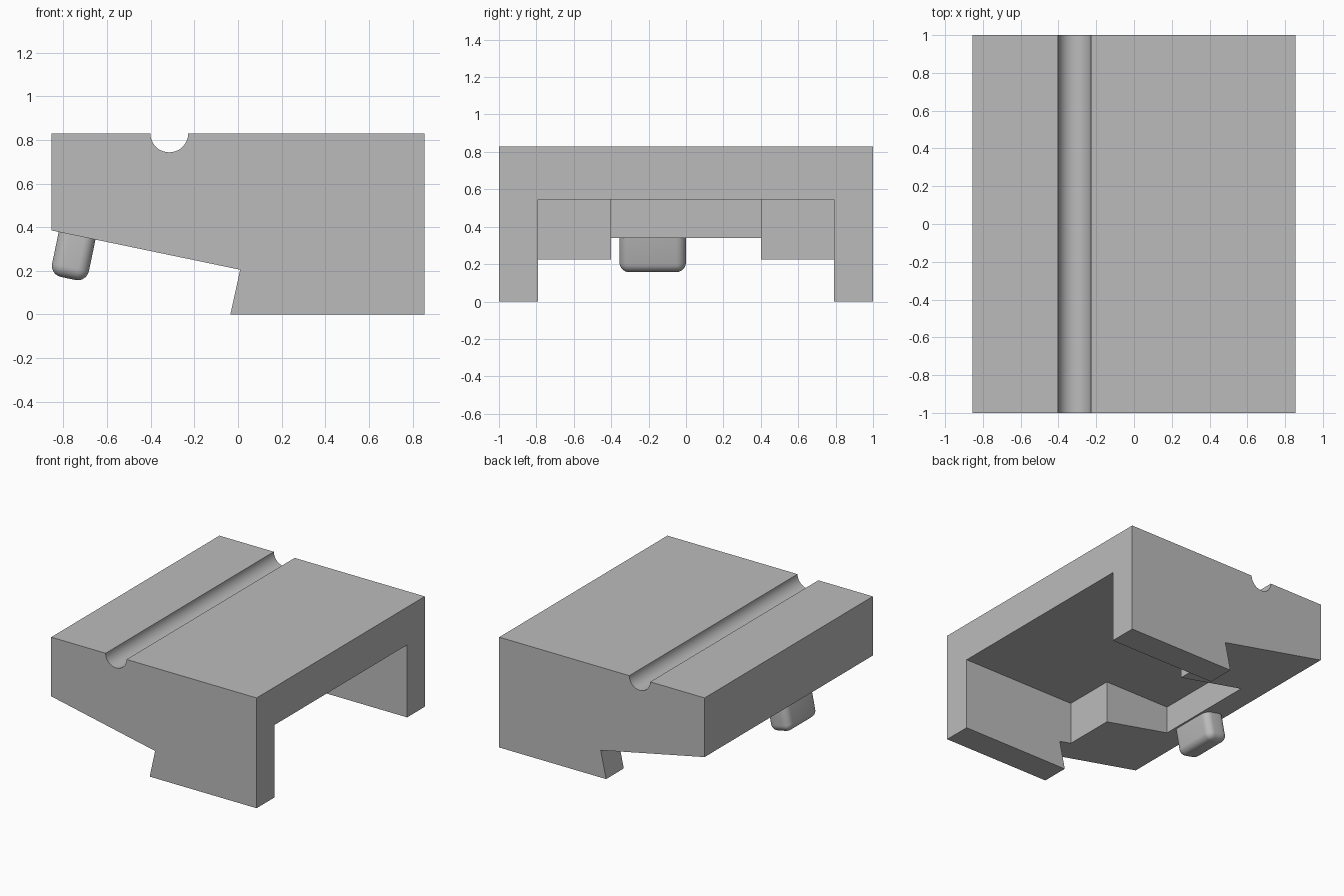
import bpy, bmesh, math
from mathutils import Vector, Matrix

default = bpy.data.objects.get("Cube")
if default:
    bpy.data.objects.remove(default, do_unlink=True)

grey = bpy.data.materials.new("plain grey")
grey.use_nodes = True
colour = (0.5, 0.5, 0.5, 1)
grey.diffuse_color = colour
grey.node_tree.nodes["Principled BSDF"].inputs["Base Color"].default_value = colour


def finish(name, bm):
    bmesh.ops.recalc_face_normals(bm, faces=bm.faces)
    mesh = bpy.data.meshes.new(name)
    bm.to_mesh(mesh)
    bm.free()
    mesh.materials.append(grey)
    obj = bpy.data.objects.new(name, mesh)
    bpy.context.collection.objects.link(obj)
    return obj


def prism(name, points, sweep):
    """Extrude a closed outline along the sweep vector."""
    bm = bmesh.new()
    face = bm.faces.new([bm.verts.new(p) for p in points])
    new = bmesh.ops.extrude_face_region(bm, geom=[face])["geom"]
    bmesh.ops.translate(bm, vec=Vector(sweep),
                        verts=[v for v in new if isinstance(v, bmesh.types.BMVert)])
    return finish(name, bm)


def apply_modifiers(obj):
    bpy.context.view_layer.objects.active = obj
    for m in list(obj.modifiers):
        bpy.ops.object.modifier_apply(modifier=m.name)


def smooth(obj):
    bpy.ops.object.select_all(action='DESELECT')
    obj.select_set(True)
    bpy.context.view_layer.objects.active = obj
    bpy.ops.object.shade_smooth_by_angle(angle=math.radians(30))


# Body: side profile with a round groove in the top and a sloping underside
top, half = 0.83, 0.855
groove_x, groove_r, steps = -0.315, 0.087, 24
profile = [(-half, top), (-half, 0.385), (0.01, 0.205), (-0.035, 0), (half, 0), (half, top)]
for i in range(steps + 1):
    a = math.pi * i / steps
    profile.append((groove_x + groove_r * math.cos(a), top - groove_r * math.sin(a)))
body = prism("body", [(x, -1, z) for x, z in profile], (0, 2, 0))

# Stepped recess, open at one end and underneath
side = [(1, 0.79), (-0.09, 0.79), (-0.09, 0.4), (-0.635, 0.4)]
outline = side + [(x, -y) for x, y in reversed(side)]
cutter = prism("recess_cutter", [(x, y, -0.2) for x, y in outline], (0, 0, 0.745))
cutter.hide_render = True
cut = body.modifiers.new("recess", 'BOOLEAN')
cut.operation, cut.solver, cut.object = 'DIFFERENCE', 'EXACT', cutter
apply_modifiers(body)
bpy.data.objects.remove(cutter, do_unlink=True)
smooth(body)

# Rounded peg standing square to the sloping underside
length = 0.26
up = Vector((0.204, 0, 0.979))
bm = bmesh.new()
bmesh.ops.create_cube(bm, size=1, matrix=Matrix.Diagonal((0.172, 0.355, length, 1)))
peg = finish("peg", bm)
peg.location = Vector((-0.778, -0.178, 0.165)) + up * length / 2
peg.rotation_euler.y = math.atan2(up.x, up.z)
bevel = peg.modifiers.new("rounding", 'BEVEL')
bevel.width, bevel.segments = 0.052, 8
apply_modifiers(peg)
smooth(peg)
